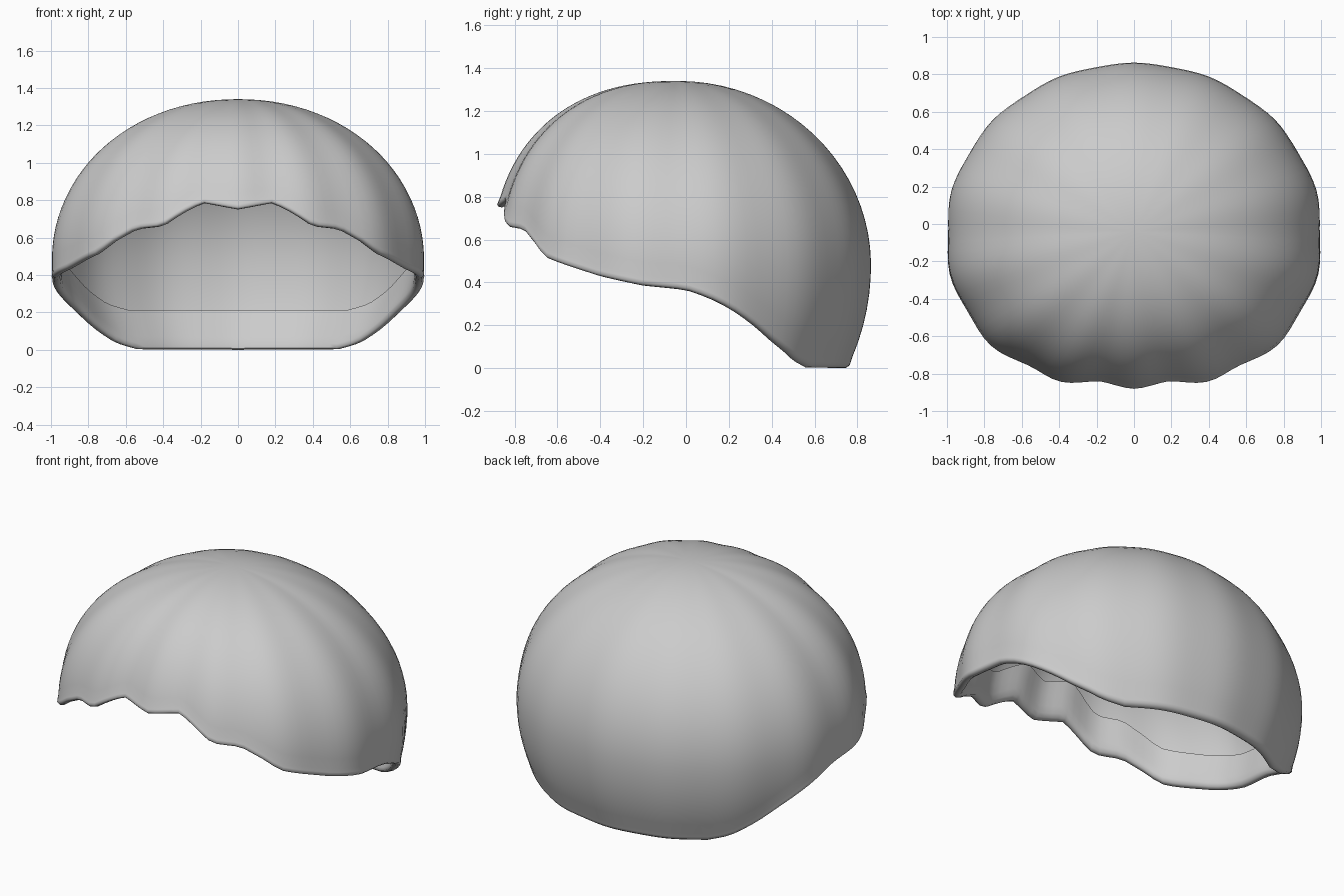
import bpy, bmesh, math

cube = bpy.data.objects.get("Cube")
if cube:
    bpy.data.objects.remove(cube, do_unlink=True)

COLUMNS, ROWS = 112, 26
MID_Z, TOP, LOWER = 0.48, 0.86, 1.0
CENTRE_Y = -0.04

# Rim height by degrees away from the front, the same on both sides
RIM = [(0, .75), (13.5, .785), (20.5, .73), (27, .66), (37.4, .645), (44.6, .585),
       (50.7, .515), (59.7, .47), (68, .43), (80.6, .385), (92.3, .365), (98.3, .33),
       (104.5, .28), (111.6, .21), (120, .12), (130, .035), (138, .003), (180, .0)]


def rim_height(angle):
    deg = abs(math.degrees(angle))
    for (a, za), (b, zb) in zip(RIM, RIM[1:]):
        if deg <= b:
            return za + (zb - za) * (deg - a) / (b - a)
    return RIM[-1][1]


def plan_radius(angle):
    """Outline from above, squarer at the front than at the back."""
    c, s = math.cos(angle), abs(math.sin(angle))
    n, depth = (2.2, 0.855) if c > 0 else (2.0, 0.90)
    return (s ** n + (abs(c) / depth) ** n) ** (-1 / n)


def section_power(angle):
    return 2 + 0.3 * max(0, math.cos(angle))


def radius(angle, z):
    """Dome radius at a height, with soft radial locks fading to the crown."""
    h = (z - MID_Z) / (TOP if z > MID_Z else LOWER)
    n = section_power(angle) if z > MID_Z else 2.0
    k = max(0, 1 - abs(h) ** n) ** (1 / n)
    ripple = (0.007 + 0.004 * math.cos(angle)) * math.cos(14 * angle)
    return k * (plan_radius(angle) + ripple)


def point(angle, r, z):
    return (r * math.sin(angle), CENTRE_Y - r * math.cos(angle), z)


# Rounded rim rolled inwards: radial offset and height above the rim
LIP = [(.003, .028), (.005, .013), (-.006, .002), (-.022, 0), (-.038, .008),
       (-.046, .03), (-.045, .07), (-.036, .13), (-.022, .21)]


def column(angle):
    rim = rim_height(angle)
    n = section_power(angle)
    start = rim + 0.05
    h = (start - MID_Z) / (TOP if start > MID_Z else LOWER)
    low = math.asin(h ** (n / 2) if h > 0 else h)
    pts = []
    for i in range(1, ROWS + 1):
        t = math.pi / 2 + (low - math.pi / 2) * i / ROWS
        s = math.sin(t)
        z = MID_Z + (TOP * s ** (2 / n) if s > 0 else LOWER * s)
        pts.append(point(angle, radius(angle, z), z))
    for dr, dz in LIP:
        pts.append(point(angle, radius(angle, rim + dz) + dr, rim + dz))
    return pts


# Cap shell
bm = bmesh.new()
crown = bm.verts.new((0, CENTRE_Y, MID_Z + TOP))
cols = [[bm.verts.new(p) for p in column(-math.pi + math.tau * i / COLUMNS)]
        for i in range(COLUMNS)]
for i in range(COLUMNS):
    a, b = cols[i], cols[(i + 1) % COLUMNS]
    bm.faces.new((crown, a[0], b[0]))
    for j in range(len(a) - 1):
        bm.faces.new((a[j], a[j + 1], b[j + 1], b[j]))
bmesh.ops.recalc_face_normals(bm, faces=bm.faces)
mesh = bpy.data.meshes.new("hair_cap")
bm.to_mesh(mesh)
bm.free()
cap = bpy.data.objects.new("hair_cap", mesh)
bpy.context.collection.objects.link(cap)

# Plain light grey
grey = bpy.data.materials.new("light_grey")
grey.use_nodes = True
grey.diffuse_color = (0.6, 0.6, 0.6, 1)
grey.node_tree.nodes["Principled BSDF"].inputs["Base Color"].default_value = (0.6, 0.6, 0.6, 1)
mesh.materials.append(grey)

# Smooth shading
bpy.context.view_layer.objects.active = cap
cap.select_set(True)
bpy.ops.object.shade_smooth_by_angle(angle=math.radians(60))
